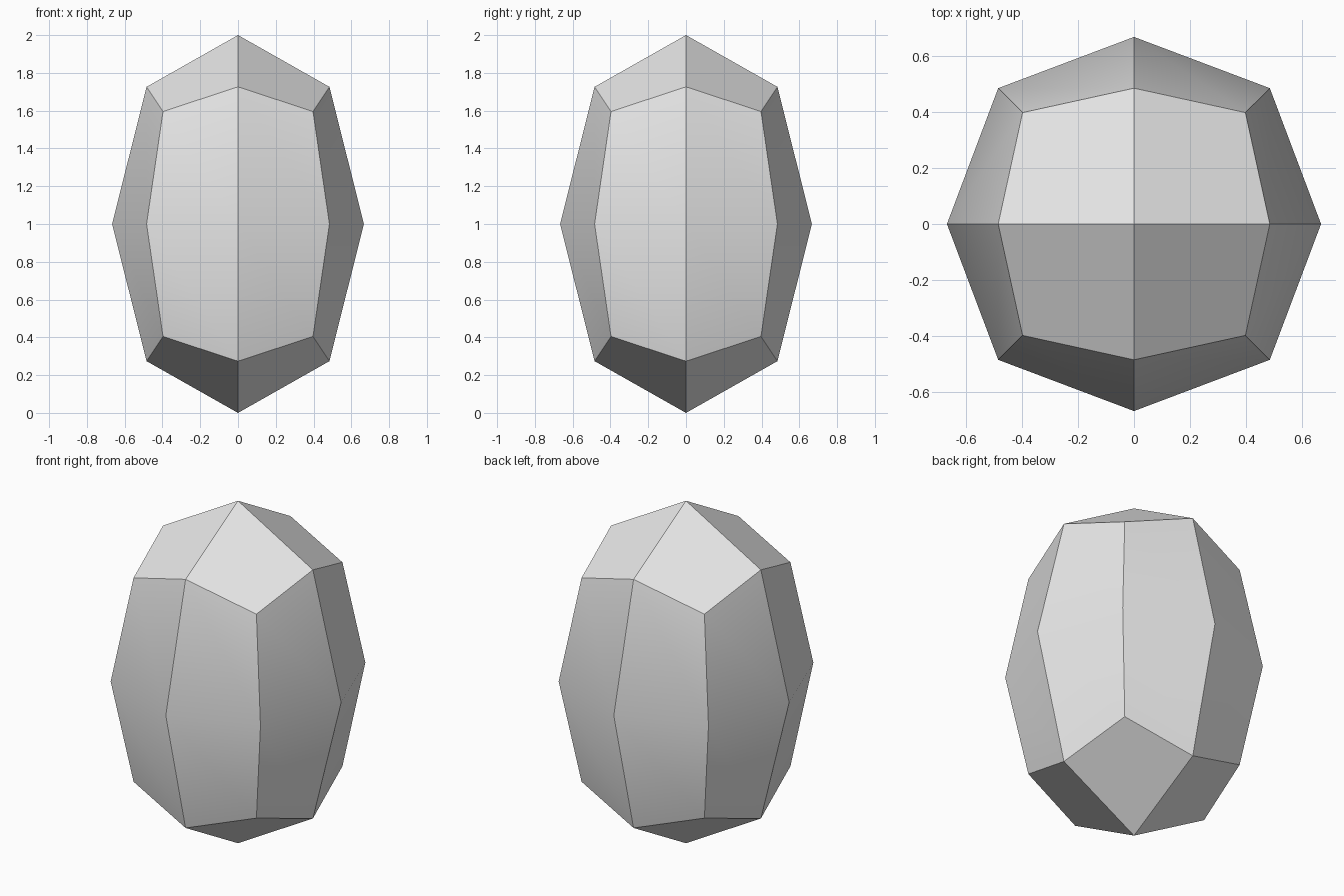
import bpy
import math

old = bpy.data.objects.get("Cube")
if old:
    bpy.data.objects.remove(old, do_unlink=True)

# Plain grey material
grey = bpy.data.materials.new("light grey")
grey.use_nodes = True
colour = (0.8, 0.8, 0.8, 1)
grey.diffuse_color = colour
grey.node_tree.nodes["Principled BSDF"].inputs["Base Color"].default_value = colour

# Tall box rounded once into a faceted stone
width, height = 1.588, 2.3824
bpy.ops.mesh.primitive_cube_add(size=1, location=(0, 0, 1))
stone = bpy.context.object
stone.name = stone.data.name = "faceted_stone"
stone.scale = (width, width, height)
bpy.ops.object.transform_apply(location=False, rotation=False, scale=True)
rounding = stone.modifiers.new("rounding", 'SUBSURF')
rounding.levels = rounding.render_levels = 1
rounding.use_limit_surface = True
bpy.ops.object.modifier_apply(modifier=rounding.name)
stone.data.materials.append(grey)

# Soft across the waist, crisp on the other edges
bpy.ops.object.shade_smooth_by_angle(angle=math.radians(30))
